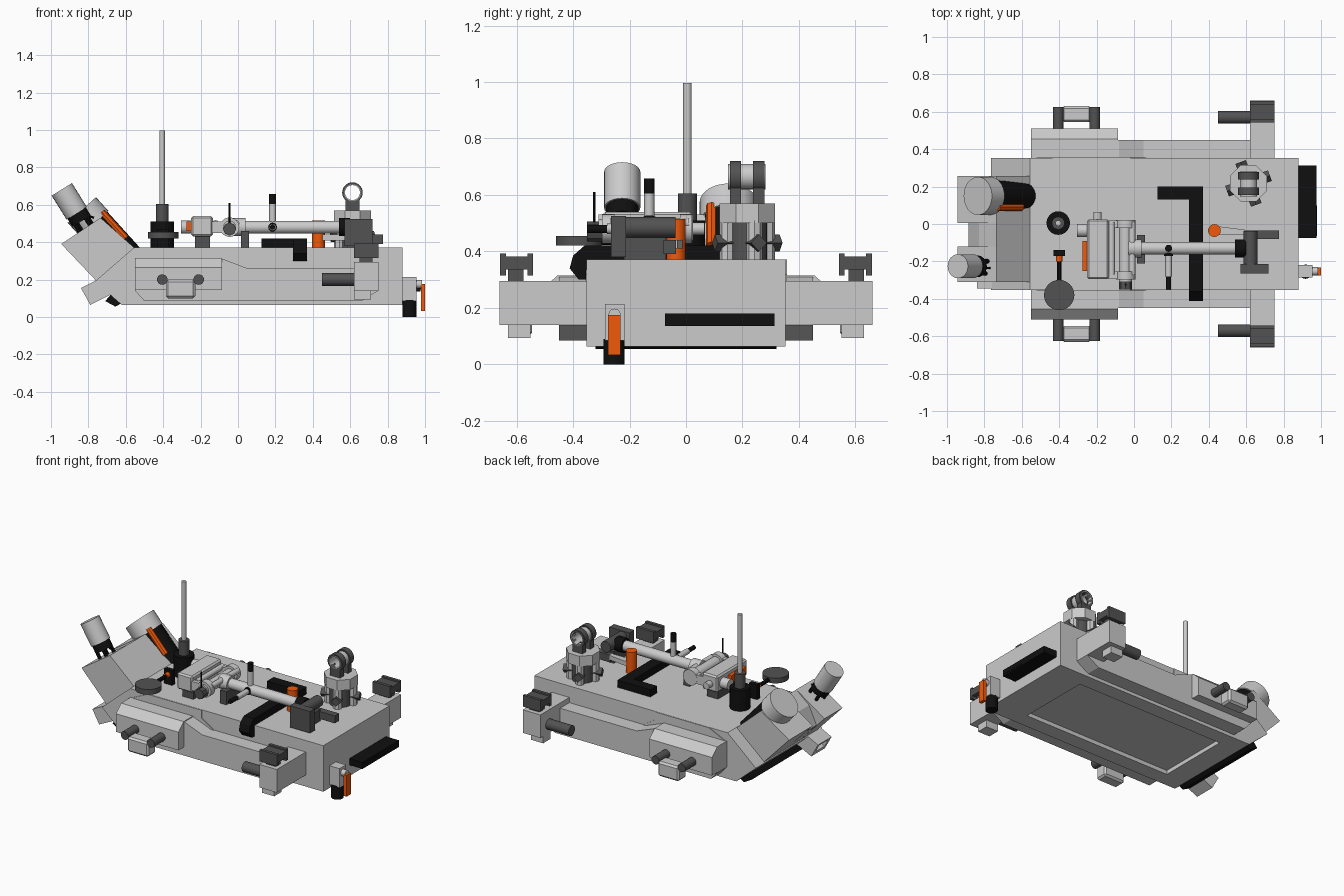
import bpy, bmesh
from math import radians, cos, sin, pi
from mathutils import Vector, Matrix

if "Cube" in bpy.data.objects:
    bpy.data.objects.remove(bpy.data.objects["Cube"])


def material(name, r, g, b):
    m = bpy.data.materials.new(name)
    m.diffuse_color = (r, g, b, 1)
    m.use_nodes = True
    m.node_tree.nodes["Principled BSDF"].inputs["Base Color"].default_value = m.diffuse_color
    return m


DARK = material("dark_grey", 0.085, 0.085, 0.085)
BLACK = material("black", 0.005, 0.005, 0.005)
ORANGE = material("orange", 0.88, 0.1, 0.003)


def finish(name, bm, mat=None, smooth=False):
    bmesh.ops.recalc_face_normals(bm, faces=bm.faces)
    me = bpy.data.meshes.new(name)
    bm.to_mesh(me)
    bm.free()
    ob = bpy.data.objects.new(name, me)
    bpy.context.collection.objects.link(ob)
    if mat:
        me.materials.append(mat)
    if smooth:
        bpy.ops.object.select_all(action='DESELECT')
        ob.select_set(True)
        bpy.context.view_layer.objects.active = ob
        bpy.ops.object.shade_smooth_by_angle(angle=radians(35))
    return ob


def box(name, x0, x1, y0, y1, z0, z1, mat=None, bevel=0):
    bm = bmesh.new()
    size = (abs(x1 - x0), abs(y1 - y0), abs(z1 - z0))
    mx = Matrix.Translation(((x0 + x1) / 2, (y0 + y1) / 2, (z0 + z1) / 2)) @ Matrix.Diagonal((*size, 1))
    bmesh.ops.create_cube(bm, size=1, matrix=mx)
    if bevel:
        bmesh.ops.bevel(bm, geom=bm.edges[:], offset=bevel, segments=1, affect='EDGES')
    return finish(name, bm, mat)


def rod(name, a, b, r, mat=None, sides=24):
    a, b = Vector(a), Vector(b)
    d = b - a
    bm = bmesh.new()
    mx = Matrix.Translation((a + b) / 2) @ d.to_track_quat('Z', 'Y').to_matrix().to_4x4()
    bmesh.ops.create_cone(bm, cap_ends=True, segments=sides, radius1=r, radius2=r, depth=d.length, matrix=mx)
    return finish(name, bm, mat, sides > 8)


def prism(name, pts, a, b, axis='y', mat=None):
    """Extrude a profile: (x,z) along y, (y,z) along x, or (x,y) along z."""
    place = {'y': lambda p, t: (p[0], t, p[1]),
             'x': lambda p, t: (t, p[0], p[1]),
             'z': lambda p, t: (p[0], p[1], t)}[axis]
    bm = bmesh.new()
    f = bm.faces.new([bm.verts.new(place(p, a)) for p in pts])
    ext = bmesh.ops.extrude_face_region(bm, geom=[f])
    move = Vector(place((0, 0), b)) - Vector(place((0, 0), a))
    bmesh.ops.translate(bm, vec=move, verts=[v for v in ext['geom'] if isinstance(v, bmesh.types.BMVert)])
    return finish(name, bm, mat)


def cut(ob, cutter):
    m = ob.modifiers.new("cut", 'BOOLEAN')
    m.operation, m.object, m.solver = 'DIFFERENCE', cutter, 'EXACT'
    cutter.hide_render = True
    cutter.hide_set(True)


# Main body with a recessed underside
body = prism("body", [(-.555, .372), (-.765, .19), (-.62, .063), (.88, .063), (.88, .372)], -.352, .352)
cut(body, box("recess_cutter", -.47, .64, -.25, .25, .03, .09))

# Sloping nose block, with a notch between its two halves
nose = [(-.945, .39), (-.755, .19), (-.555, .37), (-.735, .53)]
prism("nose_block_front", nose, -.31, -.12)
prism("nose_block_rear", nose, .005, .256)
prism("nose_block_middle", [(-.885, .33), (-.755, .19), (-.555, .37), (-.735, .53), (-.83, .45)], -.12, .005)
low = prism("nose_lower_bracket", [(-.84, .155), (-.79, .065), (-.6, .16), (-.65, .25)], -.345, -.2)
cut(low, prism("bracket_cutter", [(-.845, .135), (-.82, .085), (-.74, .125), (-.765, .175)], -.32, -.225))
prism("nose_underside_tab", [(-.71, .085), (-.655, .055), (-.62, .075), (-.68, .12)], -.32, .32, mat=BLACK)

# Large canister lying on the nose slope
top, axis = Vector((-.835, .15, .572)), Vector((.67, 0, -.74))
rod("canister_cap", top, top + axis * .1, .102, sides=32)
rod("canister_sleeve", top + axis * .09, top + axis * .37, .095, BLACK, 32)
stripe = Vector((.053, -.06, .048))
rod("canister_stripe", top + axis * .08 + stripe, top + axis * .27 + stripe, .02, ORANGE, 8)

# Small canister on prongs
top, axis = Vector((-.942, -.226, .682)), Vector((.53, 0, -.85))
rod("small_canister", top, top + axis * .15, .064)
rod("small_canister_collar", top + axis * .145, top + axis * .2, .058, BLACK)
for i in range(4):
    a = i * pi / 2 + .6
    off = Vector((.85, 0, .53)) * cos(a) * .047 + Vector((0, 1, 0)) * sin(a) * .047
    rod("small_canister_prong", top + axis * .19 + off, top + axis * .31 + off, .011, BLACK, 8)
rod("small_canister_pin", (-.85, -.235, .56), (-.77, -.235, .53), .006, BLACK, 8)

# Side skirts, sponsons and brackets on both sides
for s in (1, -1):
    prism("side_skirt", [(-.55, .31), (-.08, .31), (.05, .26), (.75, .26), (.75, .14), (.66, .085), (-.5, .085),
                         (-.55, .14)], s * .34, s * .45)
    prism("skirt_upper_strip", [(-.55, .31), (-.42, .371), (-.02, .371), (-.02, .318), (.07, .26), (-.55, .26)],
          s * .34, s * .357)
    prism("sponson", [(s * .34, .315), (s * .455, .315), (s * .51, .265), (s * .51, .143), (s * .34, .143)],
          -.55, -.085, 'x')
    for x in (-.405, -.21):
        rod("sponson_peg", (x, s * .5, .2), (x, s * .625, .2), .028, DARK)
    box("peg_step", -.385, -.228, s * .545, s * .63, .1, .2, bevel=.012)
    box("corner_bracket", .62, .75, s * .34, s * .66, .14, .295)
    box("corner_bracket_foot", .62, .71, s * .55, s * .63, .093, .15)
    box("corner_post", .65, .72, s * .575, s * .63, .29, .35, DARK)
    box("corner_cap", .62, .75, s * .545, s * .655, .335, .382, DARK)
    for y in (.552, .648):
        box("corner_cap_lip", .62, .75, s * (y - .01), s * (y + .01), .315, .392, DARK)
    rod("corner_peg", (.45, s * .57, .2), (.64, s * .57, .2), .034, DARK)

# Antenna
for name, z0, z1, r, m in (("antenna_base", .37, .51, .063, BLACK), ("antenna_neck", .5, .605, .034, DARK),
                           ("antenna_mast", .6, .997, .015, None)):
    rod(name, (-.405, .005, z0), (-.405, .005, z1), r, m)

# Disc lamp on a jointed arm
rod("lamp_disc", (-.4, -.38, .42), (-.4, -.38, .455), .081, DARK, 32)
rod("lamp_arm", (-.4, -.32, .435), (-.4, -.17, .435), .013, BLACK, 10)
box("lamp_joint", -.43, -.37, -.17, -.14, .37, .47, BLACK)
rod("lamp_knob", (-.4, -.2, .438), (-.4, -.17, .438), .017, ORANGE, 12)

# Bent cable guard across the deck, drooping over the edge
prism("cable_guard_long", [(-.38, .3), (-.412, .34), (-.4, .385), (-.36, .42), (.2, .42), (.2, .36), (-.352, .36),
                           (-.355, .3)], .295, .37, 'x', BLACK)
box("cable_guard_short", .125, .3, .13, .2, .36, .42, BLACK)

# Tool housing
box("tool_housing", -.25, -.135, -.295, .025, .43, .54, bevel=.01)
box("housing_base", -.23, -.15, -.26, -.01, .36, .44, DARK)
box("housing_switch", -.275, -.245, -.25, -.09, .46, .51, ORANGE)
rod("housing_knob", (-.305, -.035, .48), (-.245, -.035, .48), .035)
rod("housing_bolt", (-.195, .02, .48), (-.195, .065, .48), .022)
for y in (-.275, .0):
    rod("hinge_disc", (-.045, y - .022, .48), (-.045, y + .022, .48), .052)
    box("hinge_arm", -.14, -.045, y - .02, y + .02, .45, .51)
rod("hinge_bar", (-.045, -.31, .48), (-.045, .02, .48), .035)
for x in (-.12, -.01):
    rod("hinge_side_bar", (x, -.27, .5), (x, .01, .5), .018, sides=12)
box("hinge_support", .015, .06, -.21, -.06, .36, .46, DARK)
rod("hinge_gear", (-.045, -.35, .47), (-.045, -.29, .47), .035, DARK, 8)
rod("hinge_whip", (-.045, -.325, .47), (-.045, -.325, .61), .005, BLACK, 8)

# Long tube with two crank levers
rod("tube_collar", (-.03, -.13, .48), (.04, -.13, .48), .048)
rod("tube", (0, -.13, .48), (.6, -.13, .48), .034)
rod("lever_up", (.185, -.13, .48), (.185, -.13, .61), .018, sides=16)
rod("lever_up_grip", (.185, -.13, .605), (.185, -.13, .658), .019, BLACK, 16)
rod("lever_side", (.185, -.13, .48), (.185, -.28, .48), .018, sides=16)
rod("lever_side_grip", (.185, -.275, .48), (.185, -.35, .48), .014, BLACK, 16)
rod("lever_hub", (.185, -.17, .48), (.185, -.155, .48), .024, BLACK, 12)

# Tube end mount and orange cylinder
rod("deck_cylinder", (.43, -.035, .365), (.43, -.035, .515), .034, ORANGE)
prism("mount_strap", [(.43, -.01), (.59, -.03), (.59, -.06), (.43, -.06)], .41, .44, 'z')
box("mount_plate_rear", .59, .775, -.08, -.035, .39, .44, DARK)
box("mount_body", .585, .66, -.22, -.07, .365, .45, DARK)
rod("mount_axle", (.623, -.22, .485), (.623, -.037, .485), .037, DARK)
box("mount_plate_front", .57, .72, -.265, -.213, .38, .525, DARK)
rod("mount_socket", (.54, -.13, .48), (.6, -.13, .48), .048, BLACK)

# Lifting eye turret
oct_pts = [(.612 + .106 * cos(a), .217 + .106 * sin(a)) for a in [pi / 8 + i * pi / 4 for i in range(8)]]
prism("turret_head", oct_pts, .5, .57, 'z')
rod("turret_column", (.612, .217, .36), (.612, .217, .51), .07, DARK)
for i in range(4):
    a = i * pi / 2 + .35
    d = Vector((cos(a), sin(a), 0))
    c = Vector((.612, .217, 0))
    rod("turret_leg", c + d * .075 + Vector((0, 0, .36)), c + d * .075 + Vector((0, 0, .51)), .028, sides=8)
    rod("turret_clamp", c + d * .06 + Vector((0, 0, .43)), c + d * .122 + Vector((0, 0, .43)), .03, DARK, 4)
eye_hole = rod("eye_cutter", (.612, .1, .665), (.612, .34, .665), .04)
for y in (.175, .258):
    eye = rod("lifting_eye", (.612, y - .02, .665), (.612, y + .02, .665), .055, DARK, 32)
    cut(eye, eye_hole)
    box("eye_foot", .575, .65, y - .02, y + .02, .56, .625, DARK)
sleeve = rod("eye_sleeve", (.612, .148, .665), (.612, .282, .665), .045)
cut(sleeve, eye_hole)

# Rear bar and tow hitch on the end face
box("end_bar", .87, .977, -.075, .313, .136, .18, BLACK)
box("end_bar_slot", .97, .979, -.065, .1, .148, .168, BLACK)
box("hitch_arm", .87, .955, -.287, -.218, .085, .213)
rod("hitch_drum", (.917, -.255, 0), (.917, -.255, .09), .038, BLACK)
rod("hitch_pin", (.95, -.253, .175), (.985, -.253, .175), .022, sides=12)
box("hitch_tag", .978, 1.0, -.276, -.232, .033, .175, ORANGE)
